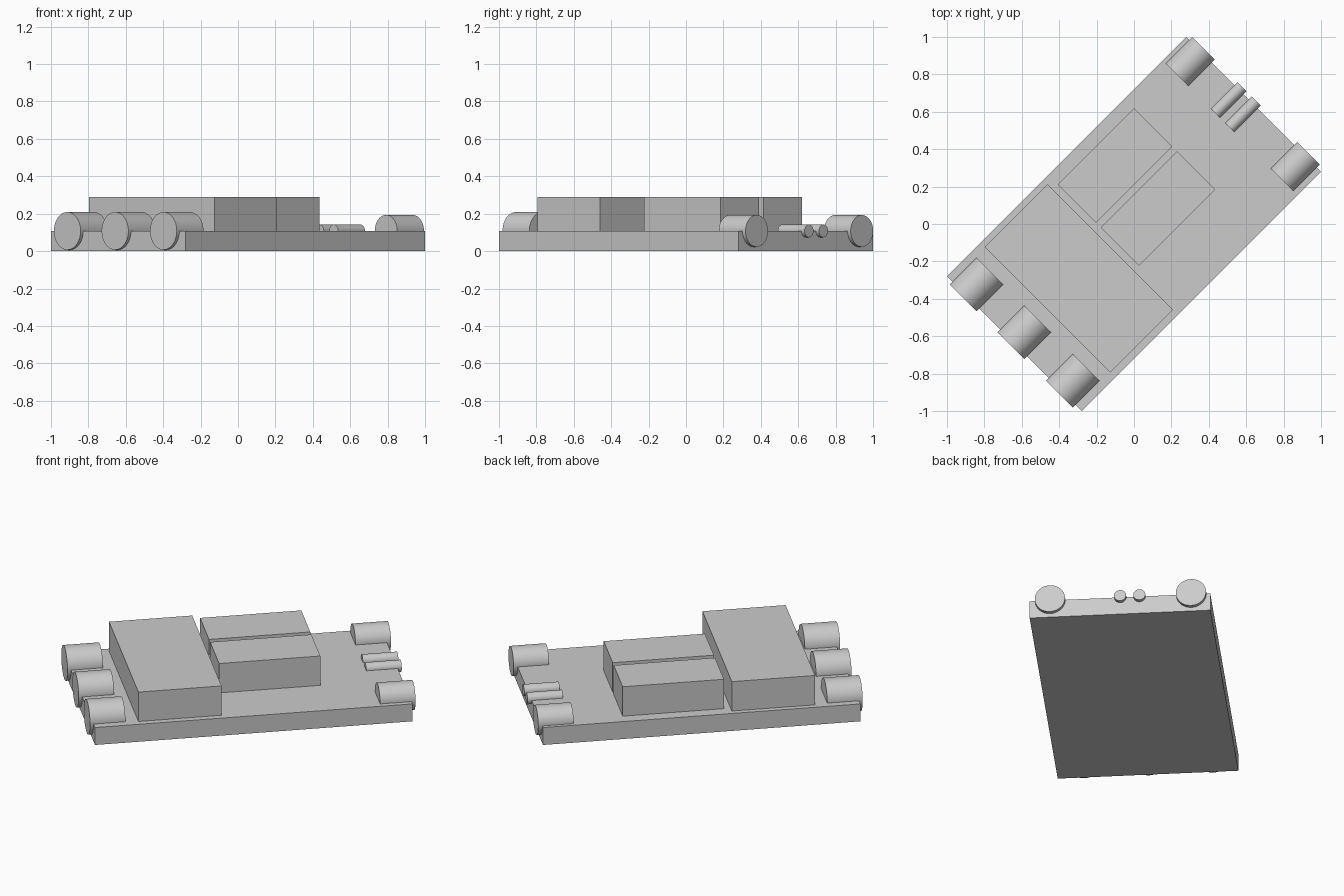
import bpy
from math import pi, radians
from mathutils import Matrix

default = bpy.data.objects.get("Cube")
if default:
    bpy.data.objects.remove(default, do_unlink=True)

# One flat colour for everything
grey = bpy.data.materials.new("light grey")
grey.use_nodes = True
colour = (0.6, 0.6, 0.6, 1)
grey.diffuse_color = colour
grey.node_tree.nodes["Principled BSDF"].inputs["Base Color"].default_value = colour

# Parts are laid out along the board (u) and across it (v), then turned
TURN = Matrix.Rotation(radians(45), 4, "Z")
BOARD_TOP = 0.108


def finish(name, placement):
    obj = bpy.context.object
    obj.name = name
    obj.data.transform(TURN @ placement)
    obj.data.materials.append(grey)
    return obj


def box(name, u0, u1, v0, v1, z0, z1):
    bpy.ops.mesh.primitive_cube_add(size=1)
    centre = Matrix.Translation(((u0 + u1) / 2, (v0 + v1) / 2, (z0 + z1) / 2))
    return finish(name, centre @ Matrix.Diagonal((u1 - u0, v1 - v0, z1 - z0, 1)))


def connector(name, u, v, radius):
    bpy.ops.mesh.primitive_cylinder_add(vertices=48, radius=radius, depth=0.202)
    obj = finish(name, Matrix.Translation((u, v, BOARD_TOP)) @ Matrix.Rotation(pi / 2, 4, "Y"))
    bpy.ops.object.shade_smooth_by_angle(angle=radians(35))
    return obj


# Board
box("base_board", -0.905, 0.905, -0.509, 0.509, 0, BOARD_TOP)

# Raised blocks
TOP = 0.29
box("wide_block", -0.651, -0.177, -0.472, 0.477, BOARD_TOP, TOP)
box("left_block", -0.139, 0.438, 0.148, 0.438, BOARD_TOP, TOP)
box("right_block", -0.139, 0.438, -0.177, 0.113, BOARD_TOP, TOP)

# Three large connectors on the front edge
for side, v in (("left", 0.366), ("middle", 0.005), ("right", -0.361)):
    connector("front_connector_" + side, -0.824, v, 0.101)

# Two medium and two small connectors on the back edge
for side, v in (("left", 0.402), ("right", -0.393)):
    connector("back_connector_" + side, 0.827, v, 0.085)
for side, v in (("left", 0.111), ("right", 0.002)):
    connector("back_pin_" + side, 0.827, v, 0.034)
